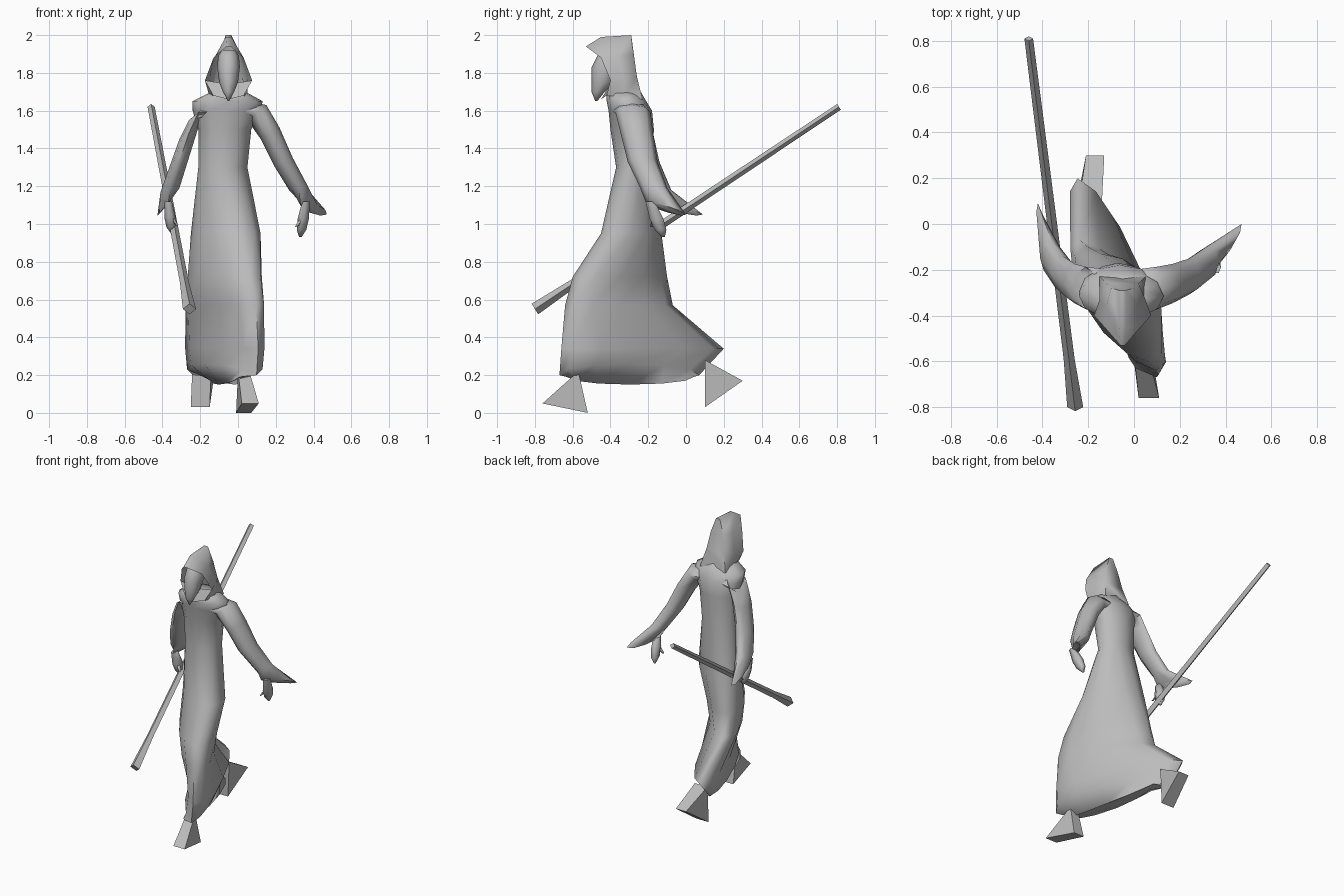
import bpy
from math import sin, cos, pi, radians
from mathutils import Vector

cube = bpy.data.objects.get("Cube")
if cube:
    bpy.data.objects.remove(cube, do_unlink=True)

grey = bpy.data.materials.new("plain grey")
grey.use_nodes = True
tone = (.5, .5, .5, 1)
grey.diffuse_color = tone
grey.node_tree.nodes["Principled BSDF"].inputs["Base Color"].default_value = tone


def make(name, verts, faces, angle=75):
    mesh = bpy.data.meshes.new(name)
    mesh.from_pydata([tuple(vert) for vert in verts], [], faces)
    mesh.materials.append(grey)
    part = bpy.data.objects.new(name, mesh)
    bpy.context.collection.objects.link(part)
    bpy.ops.object.select_all(action='DESELECT')
    part.select_set(True)
    bpy.context.view_layer.objects.active = part
    bpy.ops.object.mode_set(mode='EDIT')
    bpy.ops.mesh.select_all(action='SELECT')
    bpy.ops.mesh.normals_make_consistent(inside=False)
    bpy.ops.object.mode_set(mode='OBJECT')
    bpy.ops.object.shade_smooth_by_angle(angle=radians(angle))


def loft(name, rings, closed=True, angle=75):
    """Skin a stack of equal rings; closed rings get end caps."""
    count = len(rings[0])
    verts = [vert for ring in rings for vert in ring]
    faces = []
    for row in range(len(rings) - 1):
        low, high = row * count, (row + 1) * count
        for i in range(count if closed else count - 1):
            j = (i + 1) % count
            faces.append((low + i, low + j, high + j, high + i))
    if closed:
        faces.append(tuple(range(count)))
    last = len(verts) - count
    faces.append(tuple(range(last, last + count)))
    make(name, verts, faces, angle)


def oval(centre, axis_a, axis_b, sides=8):
    """Ring around a centre, spanned by two half axes."""
    centre, axis_a, axis_b = Vector(centre), Vector(axis_a), Vector(axis_b)
    turns = [2 * pi * i / sides for i in range(sides)]
    return [centre + axis_a * cos(turn) + axis_b * sin(turn) for turn in turns]


def level(z, left, right, front, back, lift=0, sides=12):
    """Horizontal oval fitted to a box; below the waist the stride shears it."""
    skew = min(1, max(0, 1.25 * (1.3 - z)))
    centre = Vector(((left + right) / 2, (front + back) / 2, z))
    wide, deep = (right - left) / 2, (back - front) / 2
    ring = oval(centre, (wide * cos(skew), 0, 0), (-wide * sin(skew), deep, 0), sides)
    for i, vert in enumerate(ring):
        vert.z += lift * abs(cos(2 * pi * i / sides))
    return ring


def pod(name, start, end, profile, sides=6):
    """Upright tapering limb; the profile pairs a fraction with a half width."""
    start, end = Vector(start), Vector(end)
    loft(name, [oval(start.lerp(end, fraction), (half, 0, 0), (0, half * 1.4, 0), sides)
                for fraction, half in profile])


# Robe, with a hem that rounds under into a keel
loft("robe", [
    level(.19, -.14, .02, -.63, .04, lift=-.04),
    level(.2, -.27, .13, -.67, .07, lift=.06),
    level(.34, -.28, .14, -.66, .2),
    level(.57, -.28, .14, -.64, -.07),
    level(.72, -.27, .13, -.6, -.1),
    level(.95, -.25, .12, -.45, -.13),
    level(1.3, -.21, .05, -.37, -.18),
    level(1.5, -.21, .07, -.4, -.17),
    level(1.6, -.24, .12, -.41, -.18),
    level(1.65, -.24, .13, -.42, -.21),
    level(1.7, -.14, .04, -.42, -.24),
])


def sleeve(name, path, cuff_tip, cuff_front):
    """Arm that narrows along its path, then flares into a long flat cuff."""
    rings = [oval(point, (0, .1 - .007 * i, 0), (.05, 0, .05 - .01 * i))
             for i, point in enumerate(path)]
    tip, front = Vector(cuff_tip), Vector(cuff_front)
    rings.append(oval((tip + front) / 2, (tip - front) / 2, (.02, -.01, .02)))
    loft(name, rings)


sleeve("left_sleeve", [(0, -.3, 1.6), (.1, -.28, 1.59), (.17, -.26, 1.48),
                       (.24, -.23, 1.33), (.32, -.17, 1.19)],
       cuff_tip=(.47, 0, 1.05), cuff_front=(.33, -.21, 1.11))
sleeve("right_sleeve", [(-.1, -.3, 1.6), (-.21, -.28, 1.59), (-.26, -.26, 1.48),
                        (-.31, -.22, 1.33), (-.36, -.15, 1.18)],
       cuff_tip=(-.42, .09, 1.05), cuff_front=(-.37, -.2, 1.11))

# Hands: a palm narrowing to the fingers, plus a thumb pointing inwards
for side, inward, wrist, tip in (
    ("left", -1, Vector((.36, -.19, 1.12)), Vector((.33, -.12, .93))),
    ("right", 1, Vector((-.37, -.19, 1.12)), Vector((-.35, -.15, .95))),
):
    pod(side + "_hand", wrist, tip, [(0, .02), (.5, .03), (.8, .025), (1, .006)])
    knuckle = wrist.lerp(tip, .4)
    pod(side + "_thumb", knuckle, knuckle + Vector((inward * .04, -.02, -.06)),
        [(0, .015), (1, .006)])

# Staff with a flared butt
staff_top, staff_butt = Vector((-.46, .81, 1.62)), Vector((-.257, -.8, .55))
loft("staff", [
    oval(staff_top.lerp(staff_butt, fraction), (half, 0, 0), (0, -half / 2, half * .8), sides=4)
    for fraction, half in ((0, .019), (.87, .024), (1, .035))], angle=40)

# Hood: mirrored arches from the overhanging rim to the back of the head
middle = -.05


def mirrored(half):
    sides = [[Vector((middle + sign * x, y, z)) for x, y, z in half] for sign in (1, -1)]
    return sides[0] + sides[1][::-1]


rim = [(.08, -.42, 1.68), (.125, -.4, 1.76), (.08, -.45, 1.88), (.01, -.53, 1.94)]
loft("hood", [
    mirrored(rim),
    mirrored([(.1, -.33, 1.67), (.1, -.33, 1.77), (.07, -.36, 1.89), (.015, -.45, 1.99)]),
    mirrored([(.1, -.23, 1.66), (.07, -.26, 1.78), (.05, -.28, 1.9), (.015, -.29, 2)]),
], closed=False)

# Collar flaps joining the rim to a point under the chin
low_left, high_left, *_, high_right, low_right = mirrored(rim)
make("collar", [low_left, high_left, high_right, low_right,
                (middle, -.45, 1.66), (middle, -.4, 1.74)],
     [(0, 1, 5, 4), (3, 4, 5, 2)])

# Head with a pointed beard, symmetric about the hood
loft("head", [
    level(z, middle - half, middle + half, front, back, sides=8)
    for z, half, front, back in (
        (1.92, .035, -.45, -.37), (1.89, .055, -.47, -.34), (1.83, .06, -.5, -.34),
        (1.75, .05, -.5, -.38), (1.7, .03, -.5, -.43), (1.65, .003, -.48, -.47))])


def foot(name, ankle, toe, heel):
    """Wedge through three edges, each given by its x span, y and z."""
    edges = (ankle, toe, heel)
    loft(name, [[Vector((span[end], y, z)) for span, y, z in edges] for end in (0, 1)],
         angle=30)


foot("left_foot", ankle=((0, .06), -.57, .22), toe=((.02, .11), -.76, .05),
     heel=((-.01, .07), -.52, 0))
foot("right_foot", ankle=((-.24, -.14), .1, .28), toe=((-.25, -.15), .1, .03),
     heel=((-.21, -.13), .3, .17))
